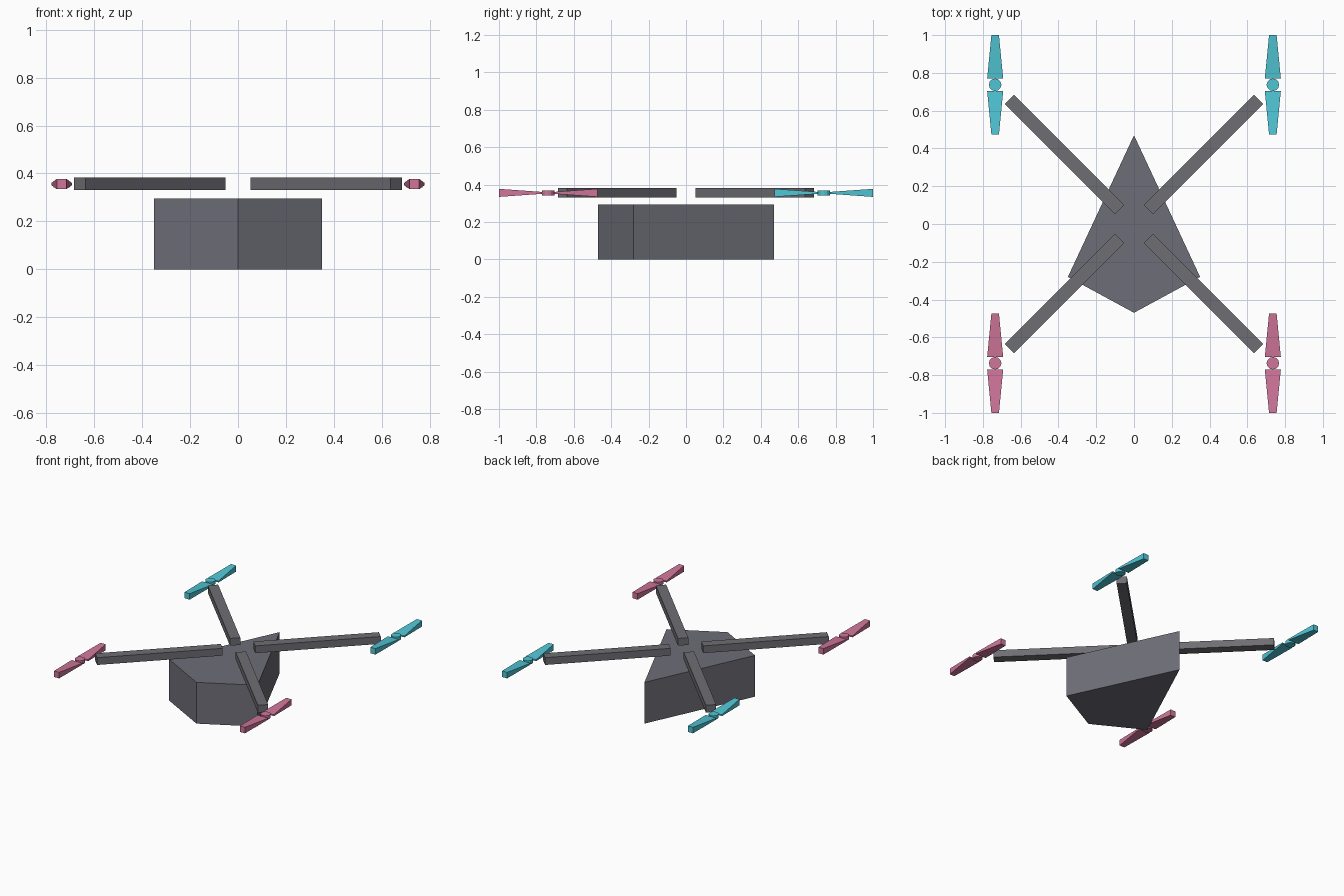
import bpy, bmesh, math
from mathutils import Matrix

if "Cube" in bpy.data.objects:
    bpy.data.objects.remove(bpy.data.objects["Cube"])


def material(name, rgb):
    m = bpy.data.materials.new(name)
    m.diffuse_color = (*rgb, 1)
    m.use_nodes = True
    m.node_tree.nodes["Principled BSDF"].inputs["Base Color"].default_value = m.diffuse_color
    return m


GREY = material("slate grey", (0.155, 0.155, 0.185))
ARM_GREY = material("arm grey", (0.155, 0.155, 0.175))
PINK = material("pink", (0.62, 0.18, 0.32))
TEAL = material("teal", (0.08, 0.56, 0.66))


def finish(name, bm, mat):
    bmesh.ops.recalc_face_normals(bm, faces=bm.faces)
    me = bpy.data.meshes.new(name)
    bm.to_mesh(me)
    bm.free()
    me.materials.append(mat)
    ob = bpy.data.objects.new(name, me)
    bpy.context.collection.objects.link(ob)
    return ob


# Kite-shaped body, extruded straight up
bm = bmesh.new()
outline = [(0, 0.47), (-0.35, -0.28), (0, -0.47), (0.35, -0.28)]
base = bm.faces.new([bm.verts.new((x, y, 0)) for x, y in outline])
top = bmesh.ops.extrude_face_region(bm, geom=[base])["geom"]
bmesh.ops.translate(bm, vec=(0, 0, 0.295),
                    verts=[v for v in top if isinstance(v, bmesh.types.BMVert)])
finish("body", bm, GREY)


def add_arm(name, sx, sy):
    # Square-ended bar along the diagonal
    bm = bmesh.new()
    bmesh.ops.create_cube(bm, size=1)
    length = (0.66 - 0.076) * math.sqrt(2)
    bmesh.ops.scale(bm, vec=(length, 0.068, 0.052), verts=bm.verts)
    bmesh.ops.rotate(bm, matrix=Matrix.Rotation(math.atan2(sy, sx), 3, 'Z'), verts=bm.verts)
    ob = finish(name, bm, ARM_GREY)
    ob.location = (sx * 0.368, sy * 0.368, 0.357)


def add_propeller(name, sx, sy, mat):
    # Hub disc with two blades, wide and thin inside, narrow and deep at the tip
    bm = bmesh.new()
    bmesh.ops.create_cone(bm, cap_ends=True, segments=12,
                          radius1=0.033, radius2=0.033, depth=0.027)
    for d in (1, -1):
        blade = bmesh.ops.create_cube(bm, size=1)["verts"]
        for v in blade:
            tip = v.co.y * d > 0
            w, y, h = (0.04, 0.263, 0.043) if tip else (0.085, 0.032, 0.01)
            v.co = (v.co.x * w, y * d, v.co.z * h)
    ob = finish(name, bm, mat)
    ob.location = (sx * 0.735, sy * 0.737, 0.356)


for sy, end, mat in ((-1, "front", PINK), (1, "back", TEAL)):
    for sx, side in ((-1, "left"), (1, "right")):
        add_arm(f"{end}_{side}_arm", sx, sy)
        add_propeller(f"{end}_{side}_propeller", sx, sy, mat)
